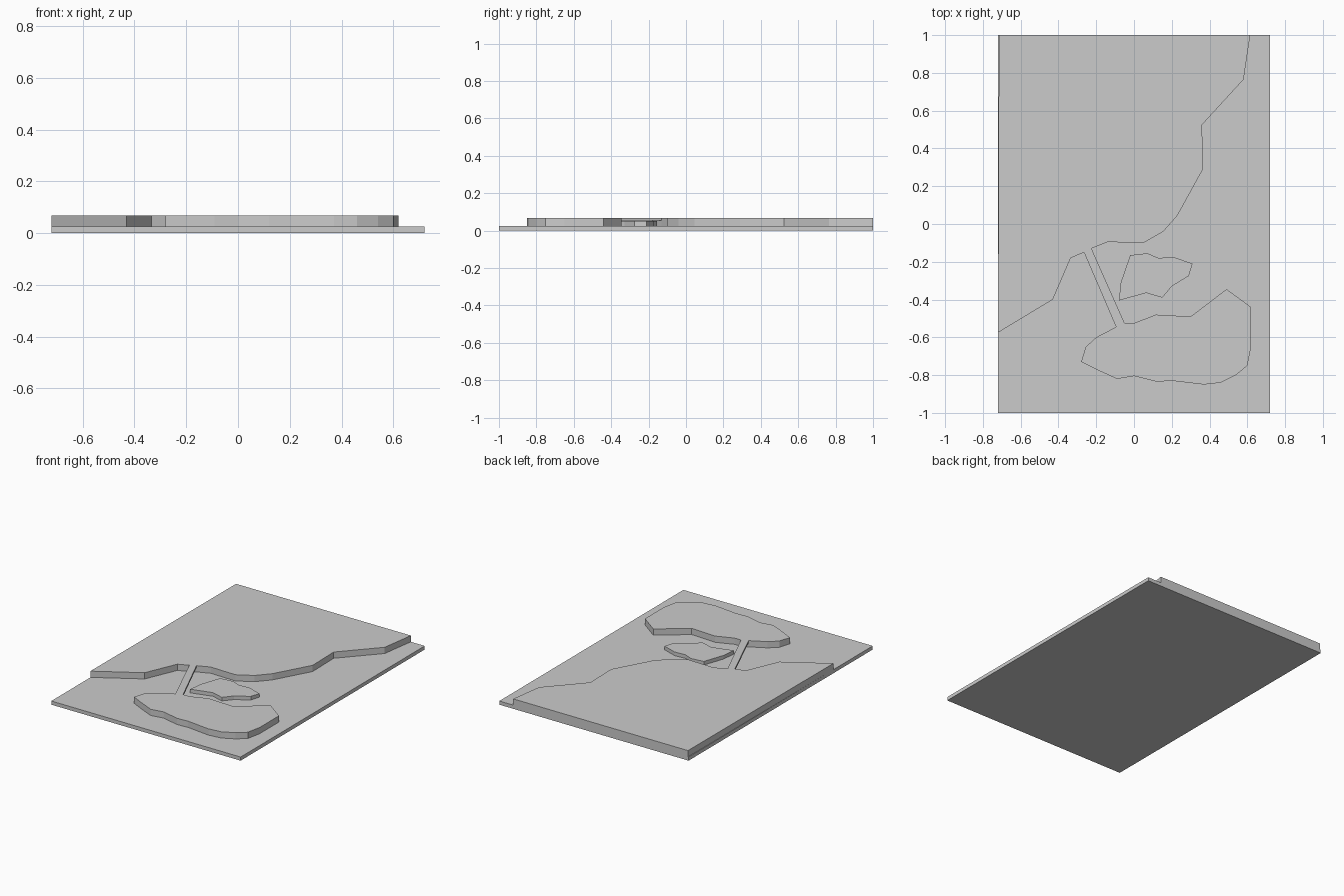
import bpy
import bmesh

BASE_TOP = 0.025
LAND_TOP = 0.068


def slab(name, outline, z0, z1):
    """Extrude a flat outline from z0 up to z1."""
    bm = bmesh.new()
    face = bm.faces.new([bm.verts.new((x, y, z0)) for x, y in outline])
    ext = bmesh.ops.extrude_face_region(bm, geom=[face], use_keep_orig=True)
    for v in ext["geom"]:
        if isinstance(v, bmesh.types.BMVert):
            v.co.z = z1
    bmesh.ops.recalc_face_normals(bm, faces=bm.faces)
    mesh = bpy.data.meshes.new(name)
    bm.to_mesh(mesh)
    bm.free()
    obj = bpy.data.objects.new(name, mesh)
    bpy.context.collection.objects.link(obj)
    return obj


# Flat base board
slab("base_board", [(-0.72, -1), (0.72, -1), (0.72, 1), (-0.72, 1)], 0, BASE_TOP)

# Large land mass along the back and left
mainland = [
    (-0.715, 1), (-0.72, -0.575), (-0.43, -0.40), (-0.335, -0.18),
    (-0.265, -0.15), (-0.225, -0.13), (-0.14, -0.095), (-0.04, -0.098),
    (0.05, -0.10), (0.155, -0.04), (0.23, 0.045), (0.365, 0.29),
    (0.36, 0.525), (0.58, 0.765), (0.615, 1),
]
slab("mainland", mainland, BASE_TOP, LAND_TOP)

# Southern land mass
south_land = [
    (-0.05, -0.525), (-0.095, -0.545), (-0.20, -0.60), (-0.255, -0.65),
    (-0.28, -0.73), (-0.20, -0.77), (-0.09, -0.82), (0, -0.805),
    (0.12, -0.835), (0.20, -0.83), (0.37, -0.85), (0.46, -0.84),
    (0.54, -0.80), (0.60, -0.75), (0.62, -0.65), (0.62, -0.44),
    (0.49, -0.345), (0.30, -0.49), (0.115, -0.48), (0, -0.525),
]
slab("south_land", south_land, BASE_TOP, LAND_TOP)

# Low island between the two
island = [
    (-0.02, -0.165), (-0.07, -0.31), (-0.08, -0.405), (0.065, -0.365),
    (0.15, -0.39), (0.20, -0.33), (0.29, -0.275), (0.31, -0.21),
    (0.21, -0.175), (0.13, -0.18), (0.07, -0.155),
]
slab("island", island, BASE_TOP, 0.05)

# Thin bridge deck level with both shores
slab("bridge", [(-0.265, -0.15), (-0.095, -0.545), (-0.05, -0.525), (-0.225, -0.13)],
     LAND_TOP - 0.014, LAND_TOP)
